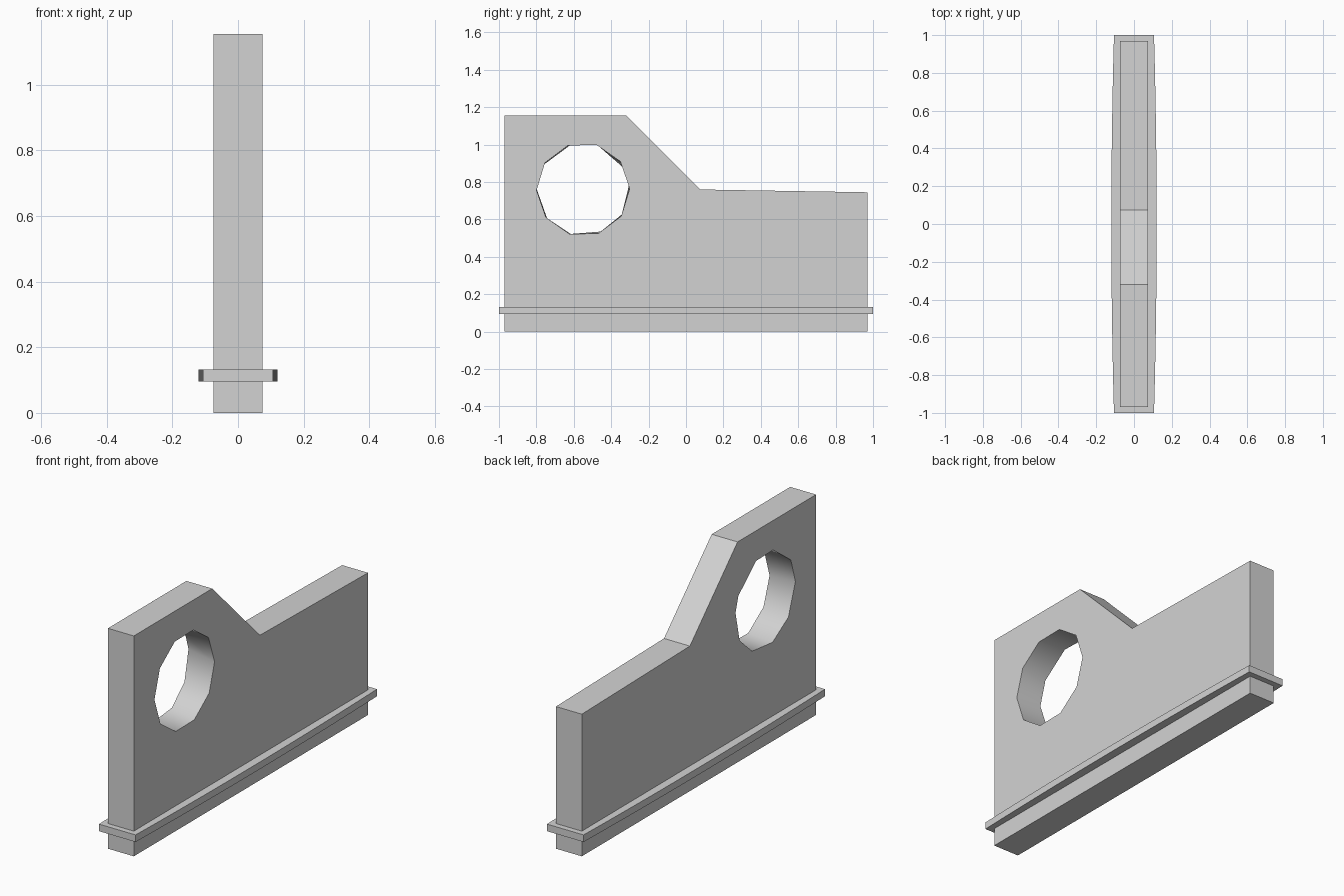
import bpy
import bmesh
from math import sin, cos, radians

cube = bpy.data.objects.get("Cube")
if cube:
    bpy.data.objects.remove(cube)

grey = bpy.data.materials.new("light_grey")
grey.use_nodes = True
colour = (0.65, 0.65, 0.65, 1)
grey.diffuse_color = colour
grey.node_tree.nodes["Principled BSDF"].inputs["Base Color"].default_value = colour


def add_object(name, bm):
    bmesh.ops.recalc_face_normals(bm, faces=bm.faces)
    mesh = bpy.data.meshes.new(name)
    bm.to_mesh(mesh)
    bm.free()
    mesh.materials.append(grey)
    obj = bpy.data.objects.new(name, mesh)
    bpy.context.collection.objects.link(obj)
    return obj


def make_loop(bm, points):
    verts = [bm.verts.new(p) for p in points]
    edges = [bm.edges.new((v, verts[(i + 1) % len(verts)])) for i, v in enumerate(verts)]
    return verts, edges


def bridge(bm, a, b, smooth=False):
    for i in range(len(a)):
        j = (i + 1) % len(a)
        bm.faces.new((a[i], a[j], b[j], b[i])).smooth = smooth


# Upright plate: stepped profile with a slightly twisted ten-sided hole
HALF = 0.075
OUTLINE = [(-0.97, 0), (0.97, 0), (0.97, 0.745), (0.075, 0.76),
           (-0.32, 1.155), (-0.97, 1.155)]
HOLE_Y, HOLE_Z, HOLE_R = -0.55, 0.76, 0.249
left_angles = [1 + 36 * i for i in range(10)]
right_angles = [7, 26, 72, 105, 148, 179, 220, 256, 296, 329]

bm = bmesh.new()
outers, holes = [], []
for x, angles in ((HALF, left_angles), (-HALF, right_angles)):
    outer, outer_edges = make_loop(bm, [(x, y, z) for y, z in OUTLINE])
    hole, hole_edges = make_loop(bm, [
        (x, HOLE_Y + HOLE_R * cos(radians(a)), HOLE_Z + HOLE_R * sin(radians(a)))
        for a in angles])
    bmesh.ops.triangle_fill(bm, edges=outer_edges + hole_edges,
                            use_beauty=True, normal=(x, 0, 0))
    for e in hole_edges:
        e.smooth = False
    outers.append(outer)
    holes.append(hole)
bridge(bm, *outers)
bridge(bm, *holes, smooth=True)
add_object("upright_plate", bm)

# Thin base rim with gently bowed long sides
bm = bmesh.new()
steps = [-1 + i / 8 for i in range(17)]
side = [(0.12 - 0.014 * y * y, y) for y in steps]
plan = side + [(-x, y) for x, y in reversed(side)]
rings = [make_loop(bm, [(x, y, z) for x, y in plan])[0] for z in (0.095, 0.132)]
bridge(bm, *rings)
for ring in rings:
    bm.faces.new(ring)
rim = add_object("base_rim", bm)

# Soft shading along the bowed sides, crisp corners elsewhere
bpy.ops.object.select_all(action="DESELECT")
rim.select_set(True)
bpy.context.view_layer.objects.active = rim
bpy.ops.object.shade_smooth_by_angle(angle=radians(30))
